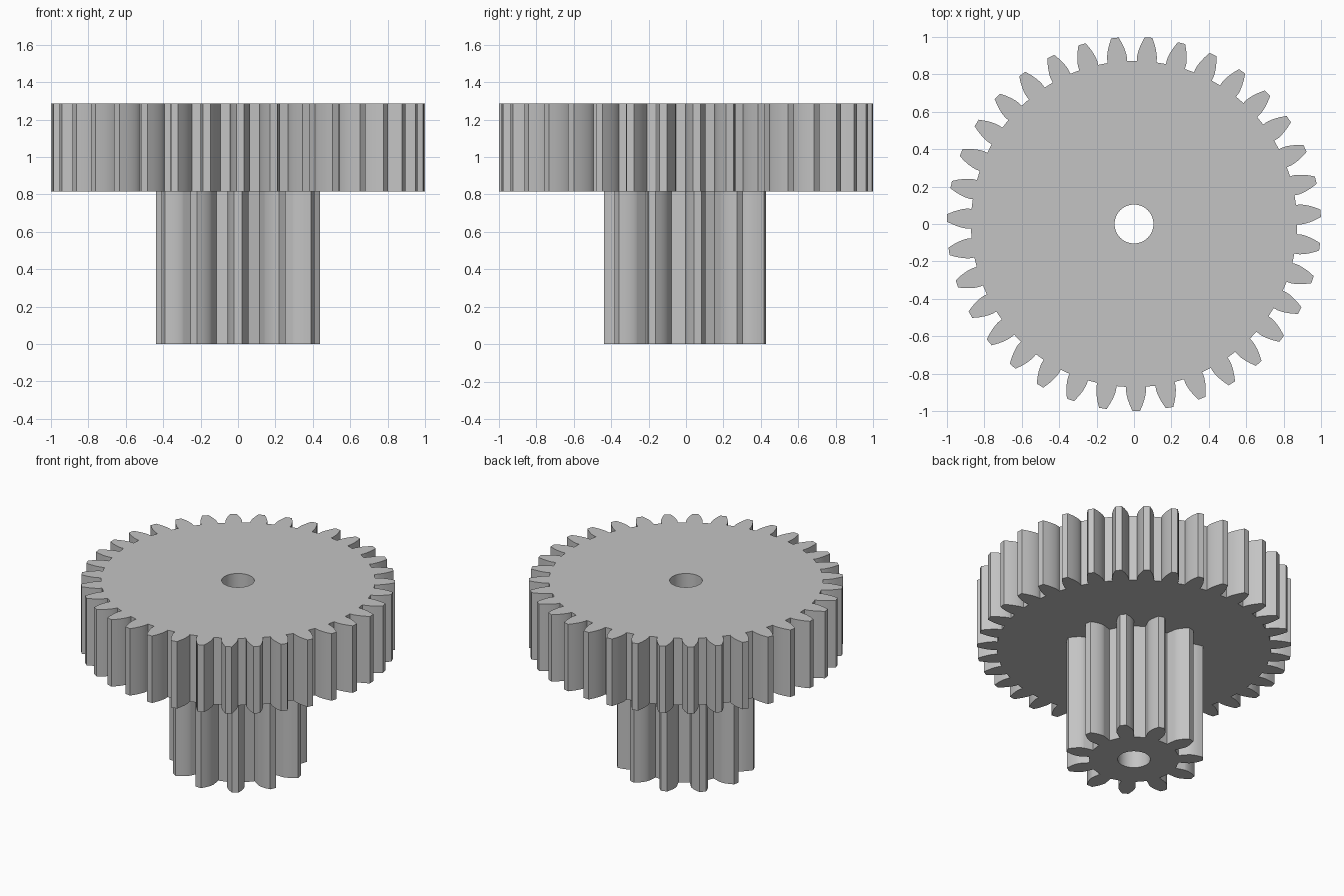
import bpy
import bmesh
from math import acos, cos, sin, tan, radians, pi, sqrt

cube = bpy.data.objects.get("Cube")
if cube:
    bpy.data.objects.remove(cube, do_unlink=True)

# Plain grey plastic
grey = bpy.data.materials.new("grey")
grey.use_nodes = True
color = (0.55, 0.55, 0.55, 1)
grey.diffuse_color = color
grey.node_tree.nodes["Principled BSDF"].inputs["Base Color"].default_value = color

PRESSURE = radians(20)
BORE = 0.104
STEPS = 7


def involute(a):
    return tan(a) - a


def polar(r, a):
    return (r * cos(a), r * sin(a))


def gear_outline(teeth, tip, root, phase):
    """Involute teeth with radial flanks below the base circle."""
    pitch = tip * teeth / (teeth + 2)
    base = pitch * cos(PRESSURE)
    half_base = pi / (2 * teeth) + involute(PRESSURE)
    flank = [(root, half_base)]
    for i in range(STEPS):
        t = i / (STEPS - 1)
        r = base + (tip - base) * t * t if i else base
        flank.append((r, half_base - involute(acos(min(1, base / r)))))
    points = []
    for k in range(teeth):
        mid = phase + 2 * pi * k / teeth
        points += [polar(r, mid - a) for r, a in flank]
        points += [polar(r, mid + a) for r, a in reversed(flank)]
    return points


def add_loop(curve, points):
    spline = curve.splines.new("POLY")
    spline.points.add(len(points) - 1)
    for p, (x, y) in zip(spline.points, points):
        p.co = (x, y, 0, 1)
    spline.use_cyclic_u = True


def make_gear(name, outline, bottom, top):
    # Filled profile with a bore, extruded along z
    curve = bpy.data.curves.new(name, "CURVE")
    curve.dimensions = "2D"
    curve.fill_mode = "BOTH"
    curve.extrude = (top - bottom) / 2
    add_loop(curve, outline)
    add_loop(curve, [polar(BORE, 2 * pi * i / 48) for i in range(48)])
    obj = bpy.data.objects.new(name, curve)
    obj.location.z = (top + bottom) / 2
    bpy.context.collection.objects.link(obj)
    bpy.ops.object.select_all(action="DESELECT")
    obj.select_set(True)
    bpy.context.view_layer.objects.active = obj
    bpy.ops.object.convert(target="MESH")
    obj = bpy.context.view_layer.objects.active

    # Weld caps to walls
    bm = bmesh.new()
    bm.from_mesh(obj.data)
    bmesh.ops.remove_doubles(bm, verts=bm.verts, dist=0.00001)
    bmesh.ops.recalc_face_normals(bm, faces=bm.faces)
    bm.to_mesh(obj.data)
    bm.free()
    obj.data.materials.clear()
    obj.data.materials.append(grey)
    bpy.ops.object.shade_smooth_by_angle(angle=radians(25))
    return obj


# Small pinion below, large wheel on top
make_gear("pinion_gear", gear_outline(11, 0.44, 0.287, radians(-90)), 0, 0.815)
make_gear("wheel_gear", gear_outline(35, 1.0, 0.872, radians(-89.3)), 0.815, 1.285)
